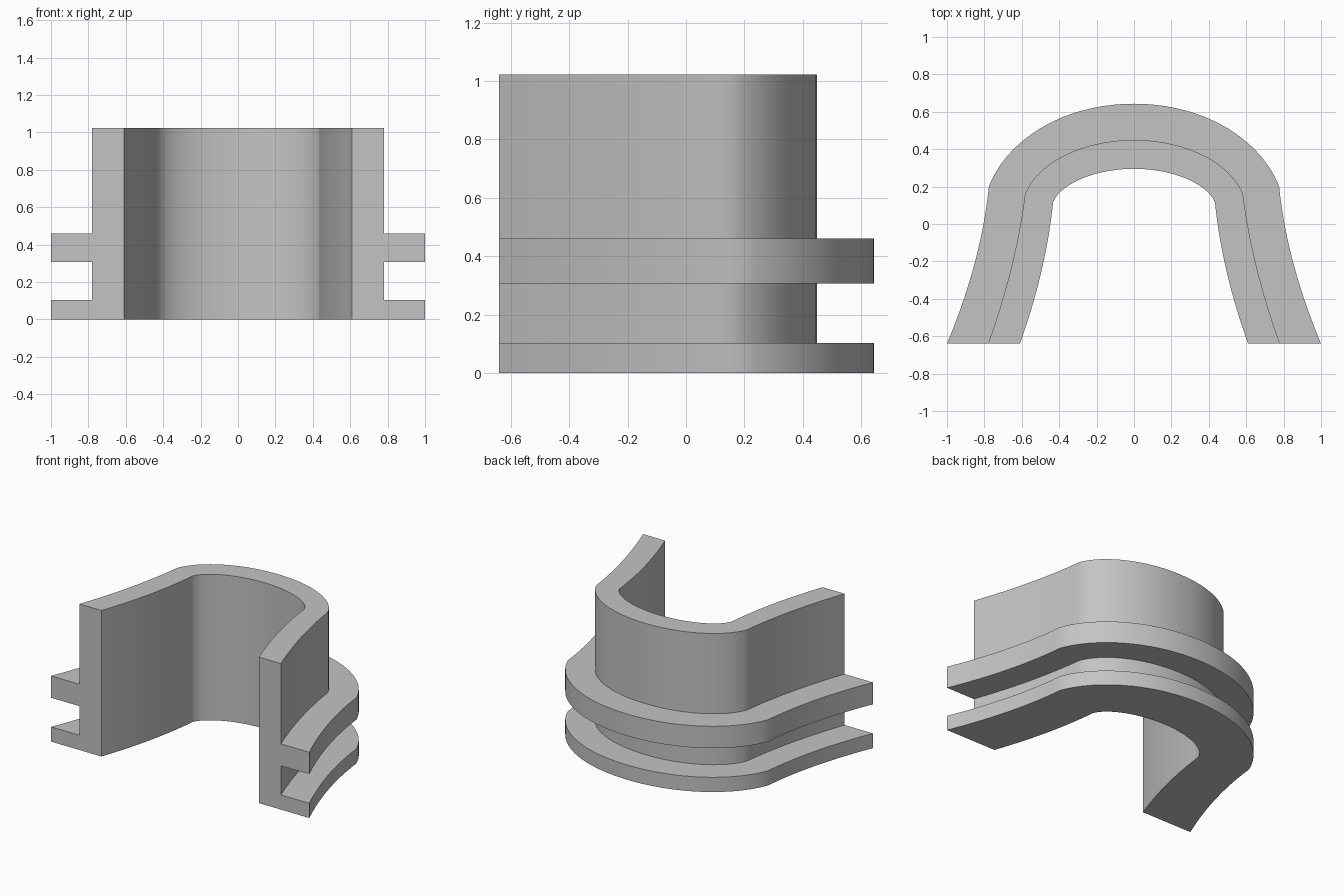
import bpy, bmesh, math
from mathutils import Vector
from mathutils.geometry import interpolate_bezier

cube = bpy.data.objects.get("Cube")
if cube:
    bpy.data.objects.remove(cube, do_unlink=True)

grey = bpy.data.materials.new("plain grey")
grey.use_nodes = True
colour = (0.55, 0.55, 0.55, 1)
grey.diffuse_color = colour
grey.node_tree.nodes["Principled BSDF"].inputs["Base Color"].default_value = colour

LEG_STEPS, ARC_STEPS = 14, 20
FRONT = -0.64


def outline(foot_x, bend, shoulder, crown, pull, reach):
    """Plan curve: flared leg, rounded crown, mirrored leg."""
    foot, bend, top = Vector((foot_x, FRONT)), Vector(bend), Vector(shoulder)
    # flared leg, a quadratic curve raised to a cubic
    leg = interpolate_bezier(foot, foot.lerp(bend, 2 / 3), top.lerp(bend, 2 / 3),
                             top, LEG_STEPS + 1)
    # crown, from the shoulder to the middle of the back
    lean = Vector((-0.35, 0.93)) * pull
    arc = interpolate_bezier(top, top + lean, Vector((reach, crown)),
                             Vector((0, crown)), ARC_STEPS + 1)
    half = [Vector(p[:2]) for p in leg + arc[1:]]
    return half + [Vector((-p.x, p.y)) for p in reversed(half[:-1])]


curves = {
    "inner": outline(0.61, (0.47, -0.25), (0.433, 0.115), 0.295, 0.10, 0.22),
    "wall": outline(0.78, (0.63, -0.22), (0.583, 0.158), 0.449, 0.165, 0.30),
    "rim": outline(1.00, (0.816, -0.20), (0.776, 0.20), 0.643, 0.25, 0.40),
}

# cross-section: upright wall with two outward flanges
section = [("inner", 0), ("rim", 0), ("rim", 0.103), ("wall", 0.103),
           ("wall", 0.307), ("rim", 0.307), ("rim", 0.46), ("wall", 0.46),
           ("wall", 1.022), ("inner", 1.022)]

# sweep the section along the curves
bm = bmesh.new()
rings = []
for i in range(len(curves["inner"])):
    rings.append([bm.verts.new((*curves[c][i], z)) for c, z in section])
for a, b in zip(rings, rings[1:]):
    for j in range(len(section)):
        k = (j + 1) % len(section)
        bm.faces.new((a[j], a[k], b[k], b[j]))
bm.faces.new(rings[0])
bm.faces.new(list(reversed(rings[-1])))
bmesh.ops.recalc_face_normals(bm, faces=bm.faces)

mesh = bpy.data.meshes.new("flanged_arch_wall")
bm.to_mesh(mesh)
bm.free()
mesh.materials.append(grey)
wall = bpy.data.objects.new("flanged_arch_wall", mesh)
bpy.context.collection.objects.link(wall)

# smooth curved walls, sharp corners
bpy.ops.object.select_all(action='DESELECT')
wall.select_set(True)
bpy.context.view_layer.objects.active = wall
bpy.ops.object.shade_smooth_by_angle(angle=math.radians(30))
